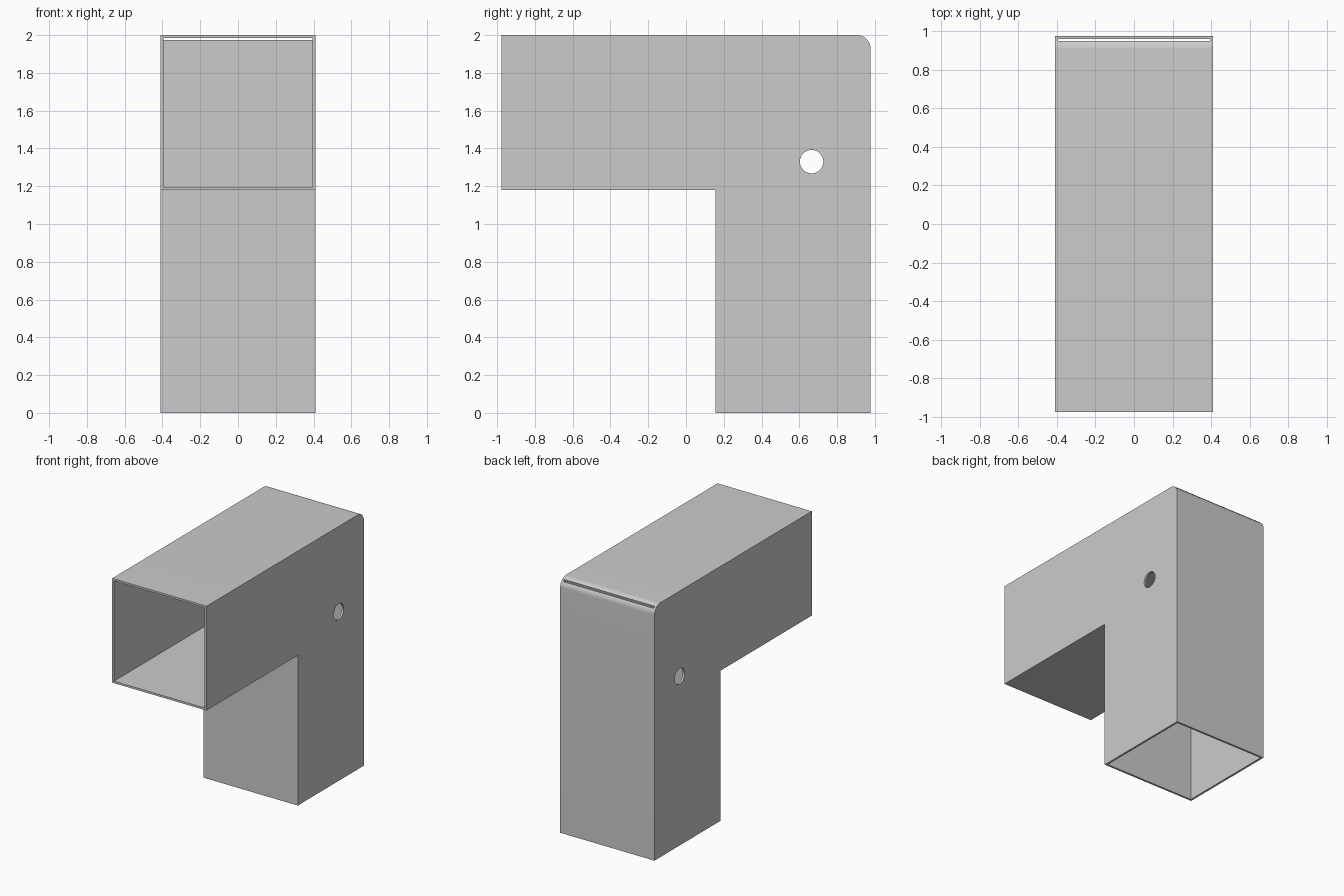
import bpy, bmesh, math
from mathutils import Matrix

cube = bpy.data.objects.get("Cube")
if cube:
    bpy.data.objects.remove(cube, do_unlink=True)

HALF_W, HALF_L, TOP = 0.41, 0.977, 2.0
TUBE, WALL, ROUND = 0.82, 0.016, 0.072

grey = bpy.data.materials.new("plain grey")
grey.use_nodes = True
colour = (0.6, 0.6, 0.6, 1)
grey.diffuse_color = colour
grey.node_tree.nodes["Principled BSDF"].inputs["Base Color"].default_value = colour


def add_object(name, bm):
    bmesh.ops.recalc_face_normals(bm, faces=bm.faces)
    mesh = bpy.data.meshes.new(name)
    bm.to_mesh(mesh)
    bm.free()
    mesh.materials.append(grey)
    obj = bpy.data.objects.new(name, mesh)
    bpy.context.collection.objects.link(obj)
    return obj


def side_extrusion(name, profile, half_width):
    """Extrude a (y, z) outline across x."""
    bm = bmesh.new()
    face = bm.faces.new([bm.verts.new((-half_width, y, z)) for y, z in profile])
    out = bmesh.ops.extrude_face_region(bm, geom=[face])
    moved = [v for v in out["geom"] if isinstance(v, bmesh.types.BMVert)]
    bmesh.ops.translate(bm, verts=moved, vec=(2 * half_width, 0, 0))
    return add_object(name, bm)


def elbow_outline(inset, over, corner):
    """L outline, inset by the wall and run past both open ends."""
    front, back = -HALF_L - over, HALF_L - inset
    leg, under = HALF_L - TUBE + inset, TOP - TUBE + inset
    return [(front, under), (leg, under), (leg, -over), (back, -over),
            *corner, (front, TOP - inset)]


# Outer elbow with a rounded top back corner
arc = [(HALF_L - ROUND + ROUND * math.cos(a), TOP - ROUND + ROUND * math.sin(a))
       for a in (math.radians(90 * i / 16) for i in range(17))]
elbow = side_extrusion("elbow_tube", elbow_outline(0, 0, arc), HALF_W)

# Sharp-cornered cavity, which breaks through the rounded corner as a thin slot
cavity = side_extrusion(
    "cavity_cutter",
    elbow_outline(WALL, 0.1, [(HALF_L - WALL, TOP - WALL)]), HALF_W - WALL)

# Round cross hole through both side walls
bm = bmesh.new()
bmesh.ops.create_cone(
    bm, cap_ends=True, segments=48, radius1=0.062, radius2=0.062, depth=1.2,
    matrix=Matrix.Translation((0, 0.665, 1.33)) @ Matrix.Rotation(math.pi / 2, 4, "Y"))
hole = add_object("cross_hole_cutter", bm)

bpy.ops.object.select_all(action="DESELECT")
bpy.context.view_layer.objects.active = elbow
elbow.select_set(True)
for cutter in (cavity, hole):
    mod = elbow.modifiers.new(cutter.name, "BOOLEAN")
    mod.operation, mod.solver, mod.object = "DIFFERENCE", "EXACT", cutter
    bpy.ops.object.modifier_apply(modifier=mod.name)
    bpy.data.objects.remove(cutter, do_unlink=True)

bpy.ops.object.shade_smooth_by_angle(angle=math.radians(30))
